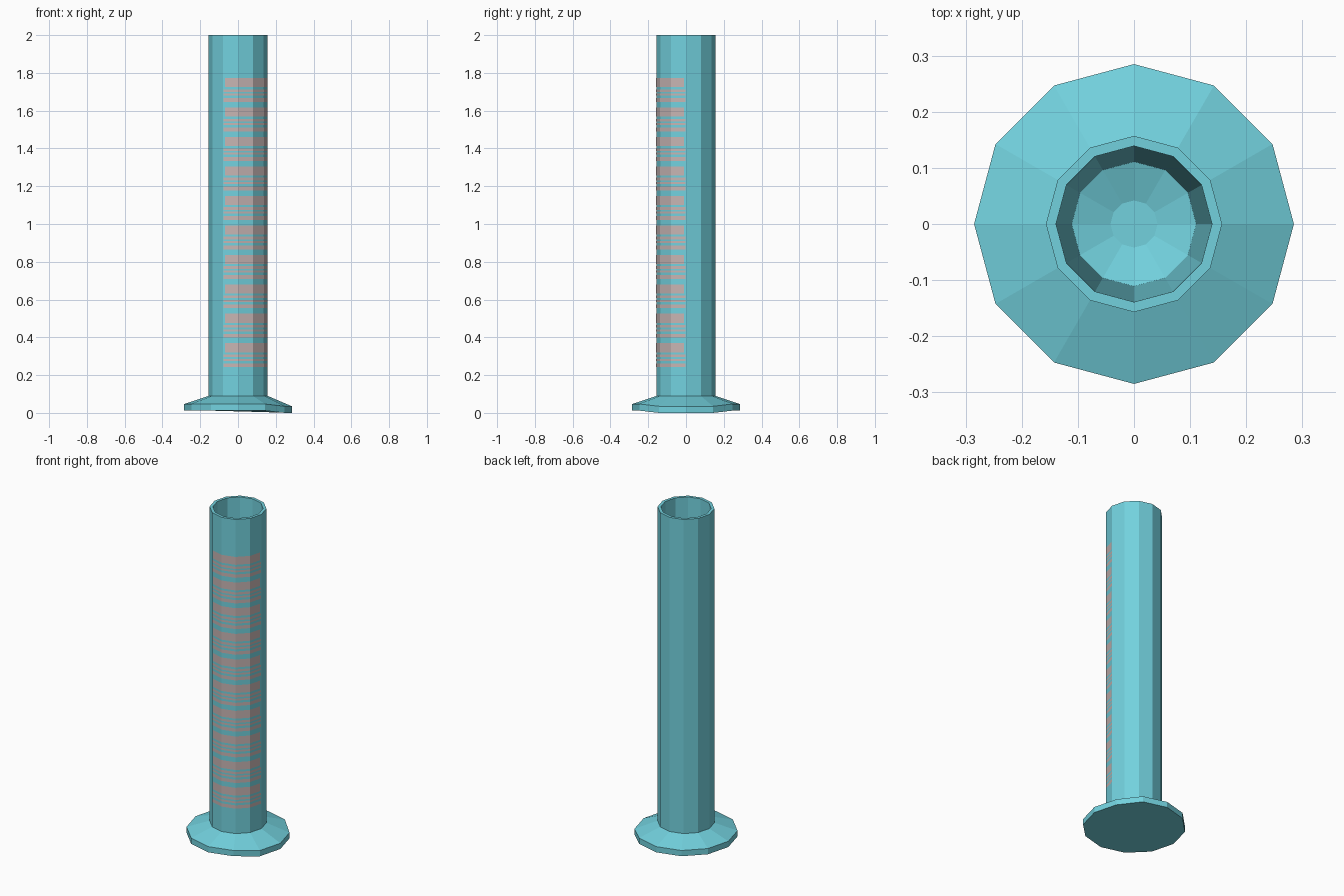
import bpy, math

cube = bpy.data.objects.get("Cube")
if cube:
    bpy.data.objects.remove(cube, do_unlink=True)

SIDES = 12
WALL_R = 0.157


def material(name, color):
    mat = bpy.data.materials.new(name)
    mat.use_nodes = True
    mat.diffuse_color = color
    mat.node_tree.nodes["Principled BSDF"].inputs["Base Color"].default_value = color
    return mat


def add_object(name, verts, faces, mat):
    mesh = bpy.data.meshes.new(name)
    mesh.from_pydata(verts, [], faces)
    mesh.materials.append(mat)
    mesh.update()
    obj = bpy.data.objects.new(name, mesh)
    bpy.context.collection.objects.link(obj)
    return obj


def corner(radius, step, z):
    a = math.tau * step / SIDES
    return (radius * math.cos(a), radius * math.sin(a), z)


def lathe(name, profile, mat, cap_start=False, cap_end=False):
    """Revolve (radius, z) pairs into flat-sided rings."""
    verts = [corner(r, i, z) for r, z in profile for i in range(SIDES)]
    faces = []
    for k in range(len(profile) - 1):
        for i in range(SIDES):
            j = (i + 1) % SIDES
            a, b = k * SIDES, (k + 1) * SIDES
            faces.append((a + i, a + j, b + j, b + i))
    if cap_start:
        faces.append(tuple(reversed(range(SIDES))))
    if cap_end:
        faces.append(tuple(range(len(verts) - SIDES, len(verts))))
    return add_object(name, verts, faces, mat)


def on_wall(t, z):
    """Point on the flat-sided wall, t counted in sides."""
    i = math.floor(t)
    f = t - i
    p, q = corner(WALL_R + 0.001, i, z), corner(WALL_R + 0.001, i + 1, z)
    return tuple(u * (1 - f) + v * f for u, v in zip(p, q))


teal = material("teal plastic", (0.17, 0.64, 0.73, 1))
pale = material("pale marking", (0.57, 0.46, 0.45, 1))

# Tube: outer wall, rim, tapering inner wall and dished floor
lathe("tube", [(WALL_R, 0.09), (WALL_R, 2.0), (0.139, 2.0),
               (0.111, 0.13), (0.042, 0.107)], teal, cap_end=True)

# Foot: sloped disc whose edge sags a little on the left
foot = lathe("foot", [(0.285, 0.012), (0.285, 0.047), (WALL_R, 0.09)],
             teal, cap_start=True)
for v in foot.data.vertices:
    if v.co.x > 0.2:
        v.co.z -= 0.012

# Graduations: a label block and three lines, repeated up the tube
verts, faces = [], []
bands = [(0, 0.048, 0.12), (0.06, 0.074, 0.03),
         (0.083, 0.094, 0.03), (0.107, 0.127, 0.03)]
for n in range(10):
    top = 1.773 - n * 0.156
    for start, end, inset in bands:
        stops = [-4 + inset, -3, -2, -1, -inset]
        for t0, t1 in zip(stops, stops[1:]):
            k = len(verts)
            # keep both ends on the same wall side
            e = 1e-6
            verts += [on_wall(t0 + e, top - end), on_wall(t1 - e, top - end),
                      on_wall(t1 - e, top - start), on_wall(t0 + e, top - start)]
            faces.append((k, k + 1, k + 2, k + 3))
add_object("graduation_marks", verts, faces, pale)
